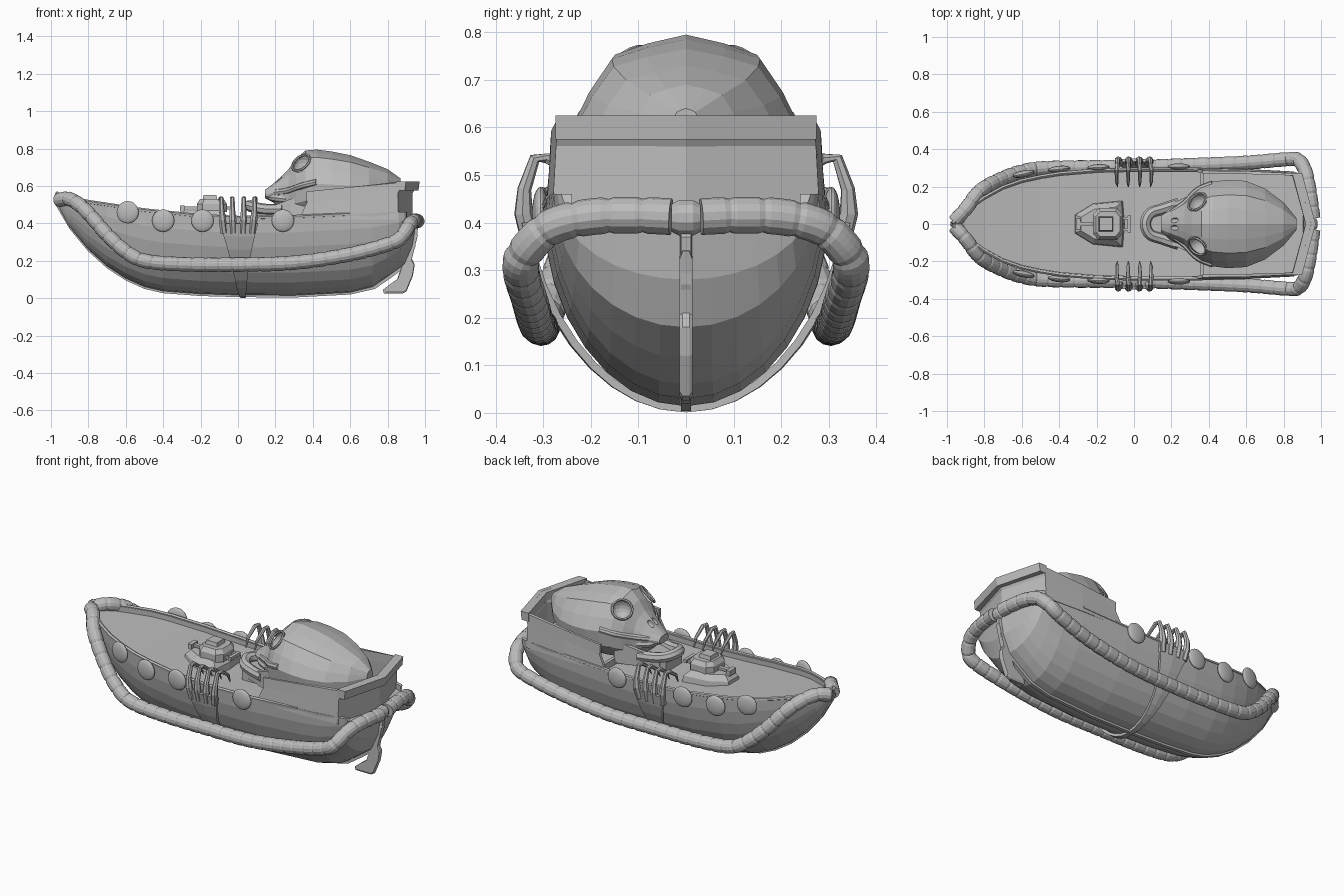
import bpy, bmesh, math
from mathutils import Vector

if "Cube" in bpy.data.objects:
    bpy.data.objects.remove(bpy.data.objects["Cube"])

grey = bpy.data.materials.new("plain grey")
grey.diffuse_color = (0.5, 0.5, 0.5, 1)
grey.use_nodes = True
grey.node_tree.nodes["Principled BSDF"].inputs["Base Color"].default_value = grey.diffuse_color


def make(name, verts, faces):
    me = bpy.data.meshes.new(name)
    me.from_pydata([tuple(v) for v in verts], [], faces)
    bm = bmesh.new()
    bm.from_mesh(me)
    bmesh.ops.recalc_face_normals(bm, faces=bm.faces)
    bm.to_mesh(me)
    bm.free()
    me.materials.append(grey)
    ob = bpy.data.objects.new(name, me)
    bpy.context.collection.objects.link(ob)
    return ob


def loft(name, rings):
    """Closed rings joined in order, with both ends capped."""
    n = len(rings[0])
    verts = [p for r in rings for p in r]
    faces = [(i * n + j, i * n + (j + 1) % n, (i + 1) * n + (j + 1) % n, (i + 1) * n + j)
             for i in range(len(rings) - 1) for j in range(n)]
    faces += [tuple(range(n)), tuple(range((len(rings) - 1) * n, len(rings) * n))]
    return make(name, verts, faces)


def spline(pts, per=8):
    """Smooth path through the points."""
    p = [Vector(q) for q in pts]
    p = [2 * p[0] - p[1]] + p + [2 * p[-1] - p[-2]]
    out = []
    for i in range(1, len(p) - 2):
        for k in range(per):
            t = k / per
            a, b, c, d = p[i - 1:i + 3]
            out.append(0.5 * (2 * b + (c - a) * t + (2 * a - 5 * b + 4 * c - d) * t * t
                              + (3 * b - a - 3 * c + d) * t ** 3))
    return out + [p[-2]]


def tube(name, pts, radii, sides=12):
    rings, u = [], None
    for i, p in enumerate(pts):
        t = (pts[min(i + 1, len(pts) - 1)] - pts[max(i - 1, 0)]).normalized()
        if u is None:
            u = t.orthogonal()
        u = (u - t * u.dot(t)).normalized()
        v = t.cross(u)
        rings.append([p + radii[i] * (u * math.cos(a) + v * math.sin(a))
                      for a in (2 * math.pi * k / sides for k in range(sides))])
    return loft(name, rings)


def resample(pts, step):
    out, need = [pts[0]], step
    for a, b in zip(pts, pts[1:]):
        d, pos = (b - a).length, 0
        while d - pos >= need:
            pos += need
            out.append(a.lerp(b, pos / d))
            need = step
        need -= d - pos
    return out


def box(name, x0, x1, hw, z0, z1, taper=1.0, y=0):
    def ring(z, k):
        c, h = (x0 + x1) / 2, (x1 - x0) / 2 * k
        return [(c - h, y - hw * k, z), (c + h, y - hw * k, z), (c + h, y + hw * k, z), (c - h, y + hw * k, z)]
    return loft(name, [ring(z0, 1), ring(z1, taper)])


# hull with bulwark and sunken deck: x, half width, sheer height, keel height
stations = [(-.97, .012, .56, .50), (-.9, .078, .535, .38), (-.8, .15, .515, .26), (-.7, .205, .5, .17),
            (-.6, .24, .485, .105), (-.5, .262, .47, .06), (-.4, .278, .46, .037), (-.2, .295, .44, .022),
            (0, .3, .43, .016), (.3, .3, .435, .014), (.6, .293, .45, .03), (.72, .288, .455, .06),
            (.8, .283, .46, .115), (.86, .278, .46, .18), (.89, .27, .46, .28), (.9, .262, .46, .38)]
rings = []
for x, w, zs, zk in stations:
    push = .05 * max(0, (x - .8) / .1)
    prof = [(w * math.sin(a), zs - (zs - zk) * math.cos(a))
            for a in (math.radians(-90 + 11.25 * k) for k in range(17))]
    inner = w - min(.022, w * .3)
    prof += [(inner, zs), (inner, zs - .03), (-inner, zs - .03), (-inner, zs)]
    rings.append([(x + push * (1 - abs(y) / w), y, z) for y, z in prof])
loft("hull", rings)

# keel strip and stern post
keel = [(x + (.05 * (x - .8) / .1 if x > .8 else 0), zk) for x, w, zs, zk in stations]
loft("keel", [[(x - .01, -.014, z + .03), (x + (.012 if x > .7 else 0), -.01, z - .01),
               (x + (.012 if x > .7 else 0), .01, z - .01), (x - .01, .014, z + .03)] for x, z in keel])

# gunwale rails
for s in (1, -1):
    pts = [Vector((x, s * (w - .008), zs)) for x, w, zs, zk in stations[:11]]
    tube("gunwale_rail", pts, [.011] * len(pts), 6)

# raised stern walls, pointed at the back
plan = [(.365, .277, .57), (.6, .275, .594), (.88, .264, .622), (.955, 0, .622)]
plan += [(x, -y, z) for x, y, z in plan[-2::-1]]
n = len(plan)
low = [(x - (.03 if x > .8 else 0) - (.04 if x < .4 else 0), y * 1.04, .42) for x, y, z in plan]
mid = [(x - (.03 if x > .8 else -.003), y * 1.01, z - .06) for x, y, z in plan]
castle = make("stern_walls", low + mid + plan,
              [(r * n + i, r * n + i + 1, (r + 1) * n + i + 1, (r + 1) * n + i)
               for r in (0, 1) for i in range(n - 1)])
m = castle.modifiers.new("thickness", "SOLIDIFY")
m.thickness, m.offset = .016, 0
# stern rim beam and bulkhead step
loft("stern_rim", [[(x - .035, y, .575), (x + .012, y, .575), (x + .018, y, .625), (x - .035, y, .625)]
                   for x, y in ((.88, -.274), (.953, 0), (.88, .274))])
box("bulkhead", .355, .375, .275, .39, .445)

# rudder, thinner towards its edges
blade = [(.935, .35), (.962, .34), (.93, .21), (.945, .18), (.935, .12), (.9, .035), (.88, .025),
         (.78, .025), (.775, .045), (.8, .065), (.85, .1), (.868, .15), (.885, .22)]
loft("rudder", [[(.905 + (x - .905) * k, y, .15 + (z - .15) * k) for x, z in blade]
                for y, k in ((-.014, .9), (-.007, 1), (.007, 1), (.014, .9))])

# segmented rope around the hull
path = [(-.962, .012, .525), (-.9, .08, .53), (-.82, .18, .475), (-.7, .245, .34), (-.6, .28, .25), (-.5, .297, .2),
        (-.3, .303, .182), (0, .305, .18), (.3, .315, .19), (.6, .328, .235), (.82, .346, .295), (.88, .34, .335),
        (.915, .285, .39), (.935, .2, .412), (.95, .1, .415), (.96, .022, .412)]
for s in (1, -1):
    core = resample(spline([(x, s * y, z) for x, y, z in path], 20), .012)
    radii = [.035 if k % 6 == 0 else .0385 for k in range(len(core))]
    tube("rope", core, radii, 14)
# small knot joining the rope ends
tube("rope_knot", [Vector((.945, y, .41)) for y in (-.03, -.015, .015, .03)], [.03, .038, .038, .03], 12)

# round shields along both sides
for s in (1, -1):
    for x, y, z, turn in ((-.59, .268, .46, .2), (-.4, .293, .415, .1), (-.19, .302, .415, .04), (.24, .306, .415, 0)):
        bpy.ops.mesh.primitive_uv_sphere_add(segments=20, ring_count=12, radius=1, location=(x, s * y, z),
                                             rotation=(math.pi / 2, 0, s * turn))
        ob = bpy.context.object
        ob.name, ob.scale = "shield", (.06, .06, .018)
        ob.data.materials.append(grey)

# bony arms wrapping the hull, with claws hooked over the gunwale
for s in (1, -1):
    rows = []
    for k in range(10):
        t = k / 9
        a = t * math.radians(86)
        y = s * (.3 + .008 + .03 * t * t) * math.sin(a)
        z = .43 - .421 * math.cos(a)
        c, h = .028 - .024 * t, .013 + .03 * t + .06 * t ** 3
        rows.append([(c - h, y, z), (c, y * 1.015, z), (c + h, y, z)])
    arm = make("arm", [p for r in rows for p in r],
               [(i * 3 + j, i * 3 + j + 1, i * 3 + j + 4, i * 3 + j + 3) for i in range(9) for j in range(2)])
    m = arm.modifiers.new("thickness", "SOLIDIFY")
    m.thickness, m.offset = .016, 0
    for x in (-.088, -.03, .03, .088):
        pts = [Vector((x * q, s * y, z)) for q, y, z in ((.85, .325, .35), (.95, .342, .42), (1, .34, .47), (1, .318, .535),
                                                         (1.05, .29, .535), (1.05, .225, .49), (1, .2, .44))]
        tube("claw", pts, [.02, .02, .015, .012, .012, .009, .003], 7)

# skull: x, bottom, top, half width
shape = [(0, 1), (.35, .95), (.66, .885), (.86, .69), (1, .5), (.95, .25), (.6, .03), (0, 0)]
shape += [(-y, t) for y, t in shape[-2:0:-1]]
skull = loft("skull", [[(x, y * w, b + (t - b) * v) for y, v in shape] for x, b, t, w in
                       ((.145, .535, .58, .045), (.185, .515, .61, .07), (.23, .47, .65, .095), (.27, .44, .69, .12),
                        (.31, .43, .745, .165), (.36, .43, .79, .2), (.42, .43, .795, .226), (.5, .43, .785, .236),
                        (.6, .44, .765, .23), (.7, .46, .73, .19), (.8, .5, .69, .115), (.87, .57, .64, .03))])


def cut(name, loc, scale):
    bpy.ops.mesh.primitive_uv_sphere_add(segments=16, ring_count=10, radius=1, location=loc)
    c = bpy.context.object
    c.name, c.scale, c.hide_render, c.display_type = name, scale, True, "WIRE"
    c.hide_set(True)
    c.data.materials.append(grey)
    b = skull.modifiers.new(name, "BOOLEAN")
    b.object, b.operation, b.solver = c, "DIFFERENCE", "EXACT"


for s in (1, -1):
    cut("eye_cutter", (.345, s * .115, .72), (.058, .055, .058))
    cut("nose_cutter", (.215, s * .02, .635), (.028, .014, .022))
    # socket rims and cheekbones
    bpy.ops.mesh.primitive_torus_add(major_segments=18, minor_segments=6, major_radius=.055, minor_radius=.007,
                                     location=(.337, s * .12, .725))
    rim = bpy.context.object
    rim.name = "eye_socket_rim"
    rim.rotation_euler = Vector((-.5, s * .55, .62)).to_track_quat("Z", "Y").to_euler()
    rim.data.materials.append(grey)
    cheek = spline([(.2, s * .06, .565), (.27, s * .11, .575), (.34, s * .18, .6), (.42, s * .215, .62)], 4)
    tube("cheekbone", cheek, [.018] * len(cheek), 8)
    # jaw sides rising to the hinge
    loft("jaw_side", [[(x, s * (w - .02), .42), (x, s * w, .42), (x, s * w, z), (x, s * (w - .02), z)]
                      for x, w, z in ((.12, .08, .485), (.2, .11, .5), (.28, .145, .53), (.36, .165, .56))])

# lower jaw and upper teeth ridge
for name, pts, r in (("jaw", [(.24, .11, .475), (.15, .08, .475), (.085, .056, .487), (.06, 0, .495)], .03),
                     ("upper_teeth", [(.26, .09, .53), (.21, .07, .535), (.185, .045, .54), (.172, 0, .545)], .022)):
    line = spline(pts + [(x, -y, z) for x, y, z in pts[-2::-1]], 4)
    tube(name, line, [r] * len(line), 8)
box("jaw_floor", .08, .28, .075, .4, .475)

# deck machine: tapered base, hatch block and launcher
loft("machine_base", [[(-.19 + (x + .19) * k, y * k, z) for x, y in
                       ((-.32, -.05), (-.22, -.11), (-.06, -.125), (-.05, 0), (-.06, .125), (-.22, .11), (-.32, .05))]
                      for z, k in ((.40, 1), (.44, .95), (.47, .72))])
loft("machine_body", [[(-.14 + x * k, y * k, z) for x, y in
                       ((-.08, -.05), (-.05, -.085), (.05, -.085), (.08, -.05),
                        (.08, .05), (.05, .085), (-.05, .085), (-.08, .05))]
                      for z, k in ((.46, 1), (.505, 1), (.53, .8))])
box("machine_top", -.19, -.11, .04, .525, .552, .85)
box("launcher_bar", -.3, -.2, .012, .475, .49)
box("launcher_tip", -.31, -.285, .03, .465, .495)
box("machine_handle", -.035, -.015, .045, .475, .495)
for s in (1, -1):
    box("handle_arm", -.08, -.02, .007, .475, .49, 1, s * .03)
